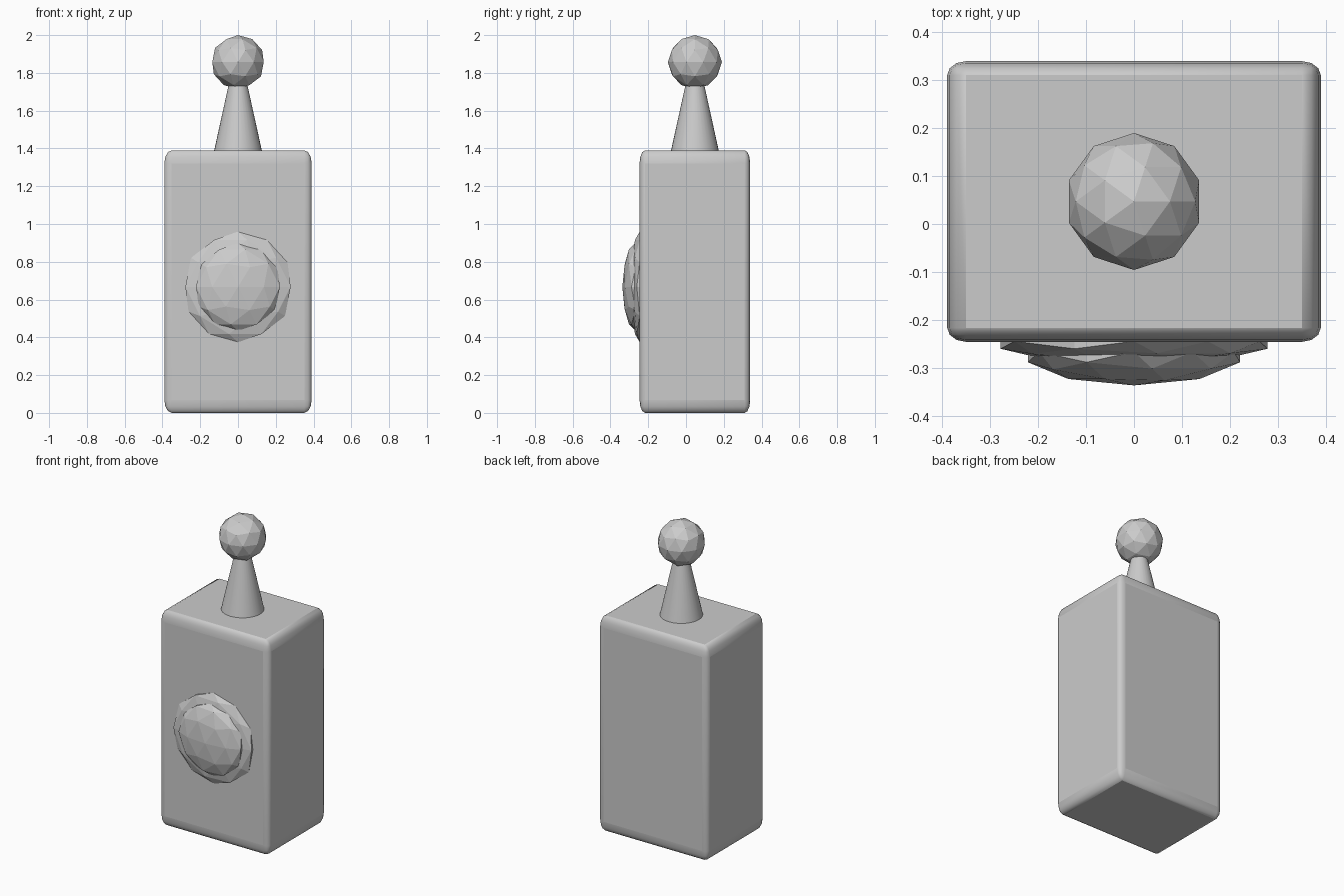
import bpy

# Remove the default cube
old = bpy.data.objects.get("Cube")
if old:
    bpy.data.objects.remove(old, do_unlink=True)

# Single plain grey
grey = bpy.data.materials.new("plain grey")
grey.use_nodes = True
colour = (0.6, 0.6, 0.6, 1)
grey.diffuse_color = colour
grey.node_tree.nodes["Principled BSDF"].inputs["Base Color"].default_value = colour


def finish(name):
    obj = bpy.context.object
    obj.name = name
    obj.data.materials.append(grey)
    return obj


def faceted_ball(name, location, scale):
    bpy.ops.mesh.primitive_ico_sphere_add(subdivisions=2, radius=1, location=location)
    ball = finish(name)
    ball.scale = scale
    return ball


AXIS_Y = 0.047

# Case: unit block with rounded edges, stretched to size
bpy.ops.mesh.primitive_cube_add(size=1, location=(0, AXIS_Y, 0.695))
case = finish("case")
case.scale = (0.78, 0.586, 1.39)
bevel = case.modifiers.new("rounded edges", 'BEVEL')
bevel.width = 0.05
bevel.segments = 3
bpy.ops.object.shade_smooth_by_angle(angle=0.6)

# Tapered stem, its tip hidden inside the ball
bpy.ops.mesh.primitive_cone_add(vertices=32, radius1=0.126, radius2=0.04,
                                depth=0.39, location=(0, AXIS_Y, 1.585))
finish("stem")
bpy.ops.object.shade_smooth_by_angle(angle=0.6)

# Ball on top of the stem
faceted_ball("stem_ball", (0, AXIS_Y, 1.857), (0.143, 0.143, 0.143))

# Flattened button and its surrounding rim on the front
faceted_ball("button_rim", (0, -0.245, 0.667), (0.293, 0.05, 0.293))
faceted_ball("button", (0, -0.267, 0.667), (0.233, 0.07, 0.233))
